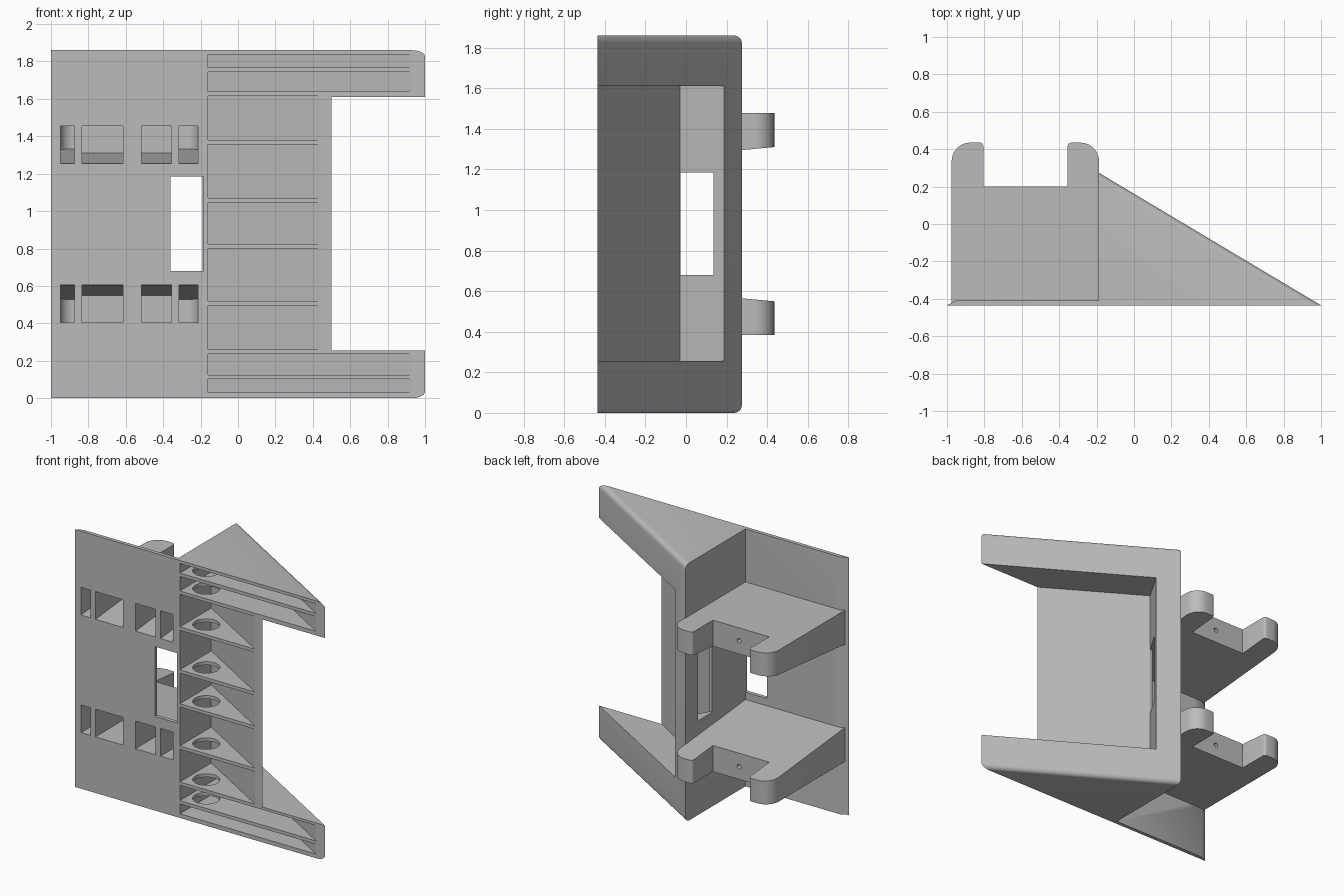
import bpy, bmesh
from math import sin, cos, radians

old = bpy.data.objects.get("Cube")
if old:
    bpy.data.objects.remove(old, do_unlink=True)

H = 1.86          # overall height
FRONT = -0.435    # front plane

grey = bpy.data.materials.new("light_grey")
grey.use_nodes = True
COLOUR = (0.5, 0.5, 0.5, 1)
grey.diffuse_color = COLOUR
grey.node_tree.nodes["Principled BSDF"].inputs["Base Color"].default_value = COLOUR


def arc(cx, cy, r, a0, a1, n=10):
    angles = [radians(a0 + (a1 - a0) * i / n) for i in range(n + 1)]
    return [(cx + r * cos(a), cy + r * sin(a)) for a in angles]


def prism(name, outline, low, high, flip=False, bevel_edge=None):
    """Extrude a plan outline; low and high are heights as functions of y."""
    bm = bmesh.new()
    rings = []
    for level in (low, high):
        height = level if callable(level) else (lambda y, v=level: v)
        rings.append([bm.verts.new((x, y, H - height(y) if flip else height(y)))
                      for x, y in outline])
    bottom, top = rings
    count = len(outline)
    bm.faces.new(bottom)
    bm.faces.new(top)
    for i in range(count):
        j = (i + 1) % count
        bm.faces.new((bottom[i], bottom[j], top[j], top[i]))
    if bevel_edge:
        i, j, width = bevel_edge
        edges = [bm.edges.get((ring[i], ring[j])) for ring in rings]
        bmesh.ops.bevel(bm, geom=edges, offset=width, segments=6,
                        profile=0.5, affect='EDGES')
    bmesh.ops.recalc_face_normals(bm, faces=bm.faces)
    mesh = bpy.data.meshes.new(name)
    bm.to_mesh(mesh)
    bm.free()
    mesh.materials.append(grey)
    ob = bpy.data.objects.new(name, mesh)
    bpy.context.collection.objects.link(ob)
    return ob


def box(name, x0, x1, y0, y1, z0, z1):
    return prism(name, [(x0, y0), (x1, y0), (x1, y1), (x0, y1)], z0, z1)


def cut(cutter, *targets):
    """Subtract a cutter from each target, then discard it."""
    for target in targets:
        mod = target.modifiers.new("cut", 'BOOLEAN')
        mod.operation = 'DIFFERENCE'
        mod.solver = 'EXACT'
        mod.object = cutter
        bpy.context.view_layer.objects.active = target
        bpy.ops.object.modifier_apply(modifier=mod.name)
    bpy.data.objects.remove(cutter, do_unlink=True)


# Housing: mounting plate and wedge in one outline, sloping edges rounded
housing = prism("wedge_housing",
                [(-1, FRONT), (1, FRONT), (-0.19, 0.275), (-0.19, -0.408), (-0.95, -0.408)],
                0, H, bevel_edge=(1, 2, 0.035))

# Recess in the sloping face, leaving two arms and a rim
cut(prism("recess_cutter",
          [(-0.17, -0.03), (0.5, FRONT), (0.6, -0.495), (1.2, -0.5), (1.2, 0.4), (0.035, 0.314)],
          0.255, 1.61), housing)

# Pockets open to the front, separated by thin ribs
rib_heights = [0.113, 0.248, 0.508, 0.813, 1.058, 1.368, 1.628, 1.757]
levels = [0.018] + rib_heights + [H - 0.01]
for i, (z0, z1) in enumerate(zip(levels, levels[1:])):
    tip, peak = (0.93, 0.215) if i in (0, 1, 7, 8) else (0.44, -0.077)
    cut(prism("pocket_cutter",
              [(-0.16, -0.5), (tip, -0.5), (tip, FRONT), (-0.16, peak)],
              z0 + 0.012, z1 - 0.012), housing)

# Cable hole through every rib, and windows in the plate and side wall
cut(prism("rib_hole_cutter", arc(-0.04, -0.305, 0.089, 0, 350, 35), 0.06, 1.8), housing)
cut(box("plate_window_cutter", -0.36, -0.185, -0.5, -0.4, 0.68, 1.185), housing)
cut(box("wall_window_cutter", -0.3, 0.05, -0.028, 0.135, 0.68, 1.185), housing)

# Hooked brackets: hollow, with one sloping face, mirrored top to bottom
hook_outline = ([(-0.975, -0.425), (-0.187, -0.425)]
                + arc(-0.287, 0.335, 0.1, 0, 90)
                + arc(-0.335, 0.415, 0.02, 90, 180, 4)
                + [(-0.355, 0.2), (-0.805, 0.2)]
                + arc(-0.825, 0.415, 0.02, 0, 90, 4)
                + arc(-0.875, 0.335, 0.1, 90, 180))
cells = [
    [(-0.95, -0.5), (-0.875, -0.5), (-0.875, 0.41)] + arc(-0.88, 0.34, 0.07, 90, 180),
    [(-0.835, -0.5), (-0.615, -0.5), (-0.615, 0.175), (-0.835, 0.175)],
    [(-0.515, -0.5), (-0.355, -0.5), (-0.355, 0.175), (-0.515, 0.175)],
    [(-0.215, -0.5)] + arc(-0.285, 0.34, 0.07, 0, 90) + [(-0.315, 0.41), (-0.315, -0.5)],
]


def outer_slope(y):
    return 0.63 - 0.092 * (y - FRONT)


def inner_slope(y):
    return outer_slope(y) - 0.025


brackets = []
for label, flip in (("lower", False), ("upper", True)):
    bracket = prism(label + "_hook_bracket", hook_outline, 0.383, outer_slope, flip)
    for cell in cells:
        cut(prism("cell_cutter", cell, 0.405, inner_slope, flip), bracket, housing)
    # Screw hole between the hooks
    z = H - 0.475 if flip else 0.475
    bpy.ops.mesh.primitive_cylinder_add(vertices=20, radius=0.016, depth=0.4,
                                        location=(-0.565, 0.1, z),
                                        rotation=(radians(90), 0, 0))
    cut(bpy.context.object, bracket)
    brackets.append(bracket)

# Smooth the rounded parts, keep the edges sharp
for ob in [housing] + brackets:
    bpy.ops.object.select_all(action='DESELECT')
    ob.select_set(True)
    bpy.context.view_layer.objects.active = ob
    bpy.ops.object.shade_smooth_by_angle(angle=radians(30))
